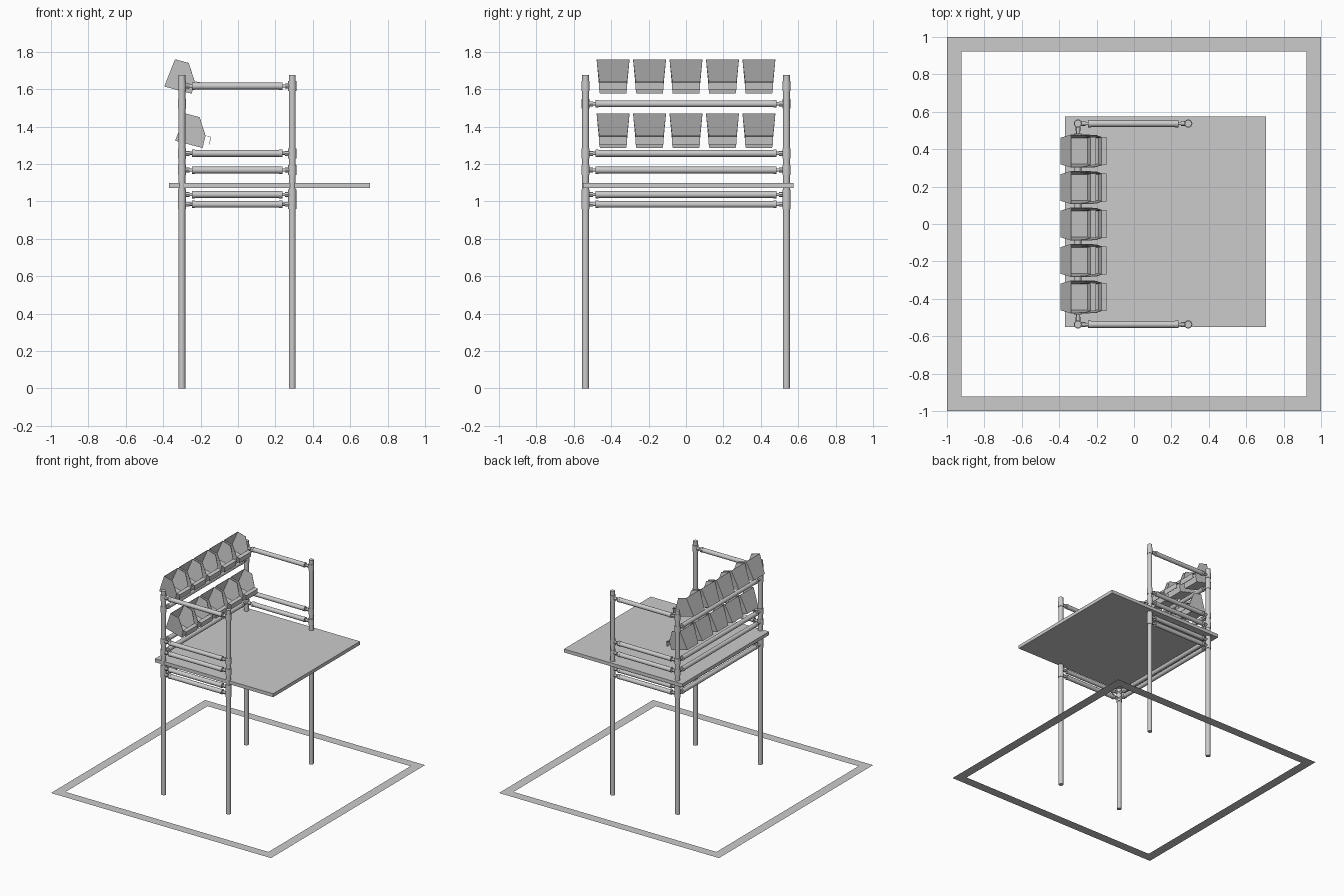
import bpy
from mathutils import Vector

old = bpy.data.objects.get("Cube")
if old:
    bpy.data.objects.remove(old)

# One plain grey for everything
grey = bpy.data.materials.new("plain grey")
grey.use_nodes = True
COLOUR = (0.6, 0.6, 0.6, 1)
grey.diffuse_color = COLOUR
grey.node_tree.nodes["Principled BSDF"].inputs["Base Color"].default_value = COLOUR


def mesh_object(name, verts, faces):
    me = bpy.data.meshes.new(name)
    me.from_pydata(verts, [], faces)
    me.materials.append(grey)
    ob = bpy.data.objects.new(name, me)
    bpy.context.collection.objects.link(ob)
    return ob


def rod(name, start, end, radius, sides=20):
    a, b = Vector(start), Vector(end)
    bpy.ops.mesh.primitive_cylinder_add(vertices=sides, radius=radius,
                                        depth=(b - a).length, location=(a + b) / 2)
    ob = bpy.context.object
    ob.name = name
    ob.rotation_euler = (b - a).to_track_quat('Z', 'Y').to_euler()
    ob.data.materials.append(grey)
    bpy.ops.object.shade_smooth_by_angle()
    return ob


def rail(name, start, end):
    """Thick tube with end sleeves, necks and knobs reaching the posts."""
    a, b = Vector(start), Vector(end)
    d = (b - a).normalized()
    rod(name + "_tube", a + d * 0.055, b - d * 0.055, 0.018)
    rod(name + "_neck", a, b, 0.009, 12)
    for p, s in ((a, d), (b, -d)):
        rod(name + "_sleeve", p + s * 0.053, p + s * 0.07, 0.02)
        rod(name + "_knob", p + s * 0.018, p + s * 0.04, 0.013, 12)


BACK, FRONT, SIDE = -0.30, 0.29, 0.537
LOW_LEVELS = (0.985, 1.037, 1.168, 1.257)
END_RAILS = LOW_LEVELS + (1.617,)
LONG_RAILS = LOW_LEVELS + (1.522,)

# Posts with collars at each joint
for x in (BACK, FRONT):
    for y in (-SIDE, SIDE):
        rod("post", (x, y, 0), (x, y, 1.675), 0.0185)
        levels = END_RAILS + ((1.522,) if x == BACK else ())
        for z in levels:
            rod("post_collar", (x, y, z - 0.026), (x, y, z + 0.026), 0.022)

# Rails at the two ends and along the shelf side
for y in (-SIDE, SIDE):
    for z in END_RAILS:
        rail("end_rail", (BACK, y, z), (FRONT, y, z))
for z in LONG_RAILS:
    rail("long_rail", (BACK, -SIDE, z), (BACK, SIDE, z))

# Table top
bpy.ops.mesh.primitive_cube_add(size=1, location=(0.168, 0.0125, 1.086))
table = bpy.context.object
table.name = "table_top"
table.scale = (1.075, 1.127, 0.028)
table.data.materials.append(grey)

# Flat border on the floor
corners = ((-1, -1), (1, -1), (1, 1), (-1, 1))
mesh_object("floor_border",
            [(x * s, y * s, 0) for s in (1, 0.922) for x, y in corners],
            [(i, (i + 1) % 4, (i + 1) % 4 + 4, i + 4) for i in range(4)])

# Open tilted bins: x, z and half width of each profile corner
PROFILE = (
    (-0.335, 1.325, 0.070),   # bottom back
    (-0.190, 1.287, 0.070),   # bottom front
    (-0.174, 1.352, 0.075),   # mouth
    (-0.205, 1.450, 0.085),   # top front
    (-0.278, 1.470, 0.087),   # top back
    (-0.147, 1.346, 0.075),   # lip edge
    (-0.152, 1.306, 0.075),   # lip hanging edge
)
N = len(PROFILE)
STRIPS = ((0, 4), (0, 1), (1, 2), (2, 5), (5, 6))


def bin_box(name, dx, y, dz):
    verts = [(x + dx, y + s * w, z + dz) for s in (-1, 1) for x, z, w in PROFILE]
    faces = [(a, b, b + N, a + N) for a, b in STRIPS]
    faces += [tuple(range(5)), tuple(i + N for i in reversed(range(5)))]
    ob = mesh_object(name, verts, faces)
    wall = ob.modifiers.new("wall", 'SOLIDIFY')
    wall.thickness = 0.003
    wall.offset = 0


for row, dx, dz in (("lower", 0, 0), ("upper", -0.058, 0.29)):
    for i in range(5):
        bin_box(row + "_bin", dx, (i - 2) * 0.195, dz)
